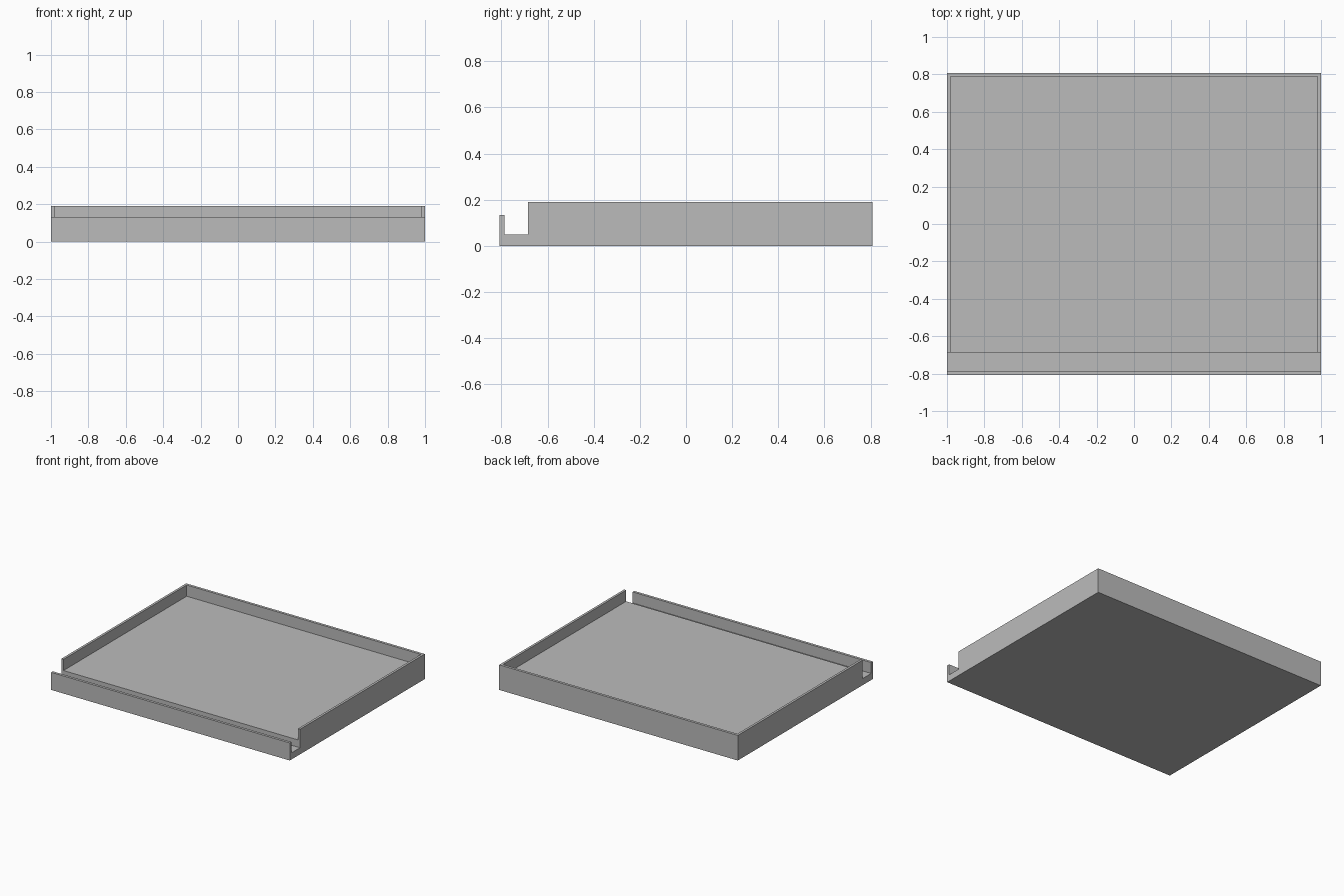
import bpy
import bmesh
from mathutils import Vector

if "Cube" in bpy.data.objects:
    bpy.data.objects.remove(bpy.data.objects["Cube"], do_unlink=True)

DEPTH = 0.808      # half depth
WALL = 0.018       # wall thickness
RIM = 0.19         # top of side and back walls
LIP = 0.133        # top of front lip
CHANNEL = 0.05     # channel floor
FLOOR = 0.105      # main floor
STEP = -0.686      # where the channel ends and the tray begins


def extrude_profile(name, profile, half_width):
    """Side profile in (y, z), extruded across x."""
    bm = bmesh.new()
    face = bm.faces.new([bm.verts.new((-half_width, y, z)) for y, z in profile])
    out = bmesh.ops.extrude_face_region(bm, geom=[face])
    moved = [g for g in out["geom"] if isinstance(g, bmesh.types.BMVert)]
    bmesh.ops.translate(bm, verts=moved, vec=Vector((2 * half_width, 0, 0)))
    bmesh.ops.recalc_face_normals(bm, faces=bm.faces[:])
    mesh = bpy.data.meshes.new(name)
    bm.to_mesh(mesh)
    bm.free()
    obj = bpy.data.objects.new(name, mesh)
    bpy.context.collection.objects.link(obj)
    return obj


# Material
grey = bpy.data.materials.new("plain grey")
grey.use_nodes = True
colour = (0.5, 0.5, 0.5, 1)
grey.diffuse_color = colour
grey.node_tree.nodes["Principled BSDF"].inputs["Base Color"].default_value = colour

# Tray body: front lip, channel and full-height block
lip_back = -DEPTH + 0.02
tray = extrude_profile("tray", [
    (-DEPTH, 0), (DEPTH, 0), (DEPTH, RIM), (STEP, RIM),
    (STEP, CHANNEL), (lip_back, CHANNEL), (lip_back, LIP), (-DEPTH, LIP)], 1)
tray.data.materials.append(grey)

# Pocket, open to the front channel
pocket_back = DEPTH - 0.02
pocket_front = STEP - 0.05
cutter = extrude_profile("pocket_cutter", [
    (pocket_front, FLOOR), (pocket_back, FLOOR),
    (pocket_back, RIM + 0.1), (pocket_front, RIM + 0.1)], 1 - WALL)
cutter.hide_render = True

cut = tray.modifiers.new("pocket", "BOOLEAN")
cut.operation = "DIFFERENCE"
cut.solver = "EXACT"
cut.object = cutter
bpy.context.view_layer.objects.active = tray
tray.select_set(True)
bpy.ops.object.modifier_apply(modifier=cut.name)
bpy.data.objects.remove(cutter, do_unlink=True)
